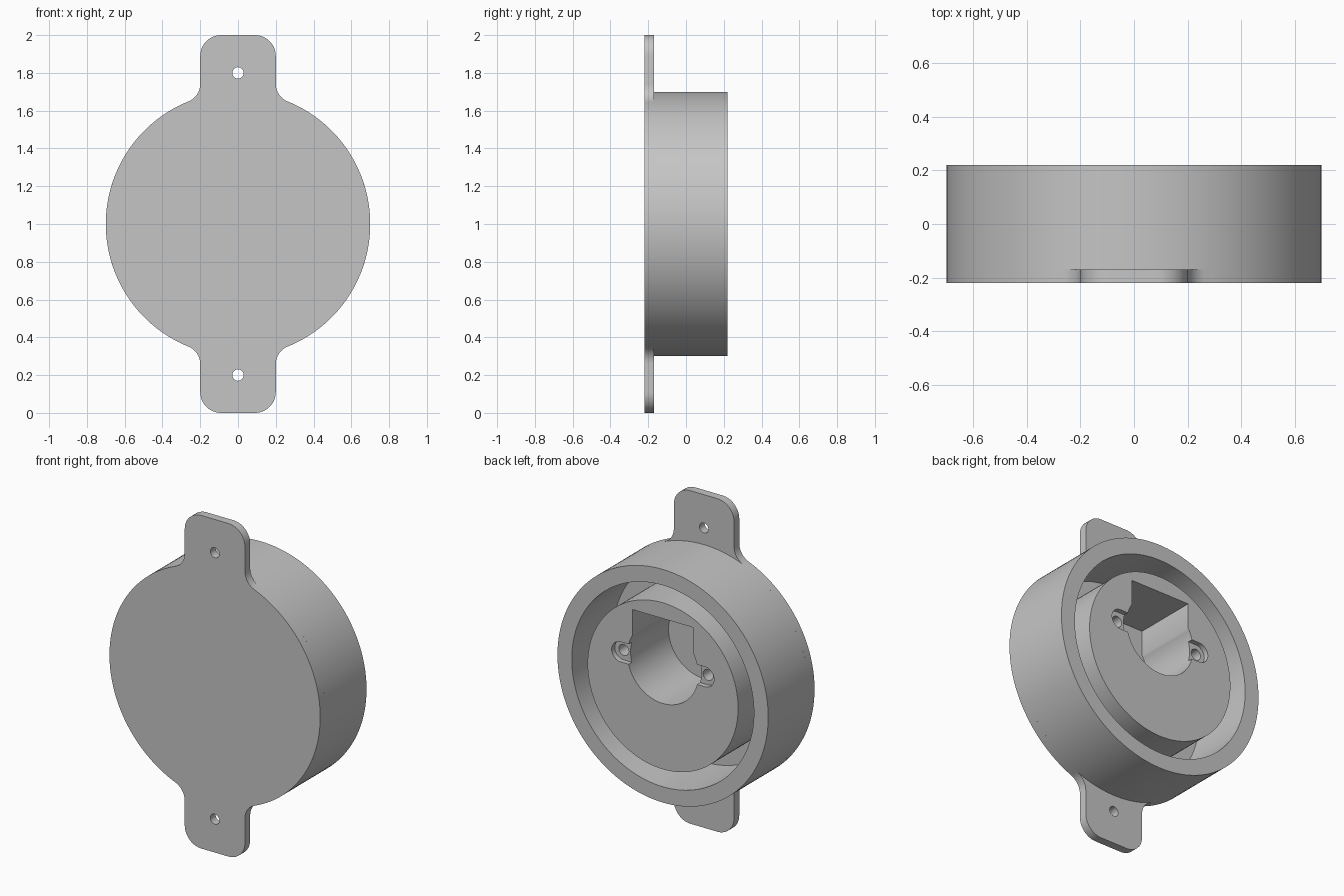
import bpy, bmesh
from math import acos, asin, cos, sin, sqrt, degrees, radians

if "Cube" in bpy.data.objects:
    bpy.data.objects.remove(bpy.data.objects["Cube"], do_unlink=True)

grey = bpy.data.materials.new("plain grey")
grey.use_nodes = True
colour = (0.56, 0.56, 0.56, 1)
grey.diffuse_color = colour
for node in grey.node_tree.nodes:
    if node.type == 'BSDF_PRINCIPLED':
        node.inputs["Base Color"].default_value = colour

FRONT, FLOOR, BACK = -0.22, -0.17, 0.22   # depths along y
CENTRE = 1.0                              # height of the main axis
RADIUS = 0.70


def arc(cx, cz, r, start, end, n):
    """Points on an arc, angles in degrees, both ends included."""
    steps = [radians(start + (end - start) * i / n) for i in range(n + 1)]
    return [(cx + r * cos(a), cz + r * sin(a)) for a in steps]


def circle(cx, cz, r, n):
    return arc(cx, cz, r, 0, 360, n)[:-1]


def prism(name, outline, y0, y1):
    """Extrude an (x, z) outline, measured from the main axis, along y."""
    bm = bmesh.new()
    face = bm.faces.new([bm.verts.new((x, y0, z + CENTRE)) for x, z in outline])
    extruded = bmesh.ops.extrude_face_region(bm, geom=[face])
    moved = [v for v in extruded["geom"] if isinstance(v, bmesh.types.BMVert)]
    bmesh.ops.translate(bm, verts=moved, vec=(0, y1 - y0, 0))
    if len(bm.faces) == len(outline) + 1:
        bm.faces.new([v for v in bm.verts if v not in moved])
    bmesh.ops.recalc_face_normals(bm, faces=bm.faces)
    mesh = bpy.data.meshes.new(name)
    bm.to_mesh(mesh)
    bm.free()
    mesh.materials.append(grey)
    obj = bpy.data.objects.new(name, mesh)
    bpy.context.collection.objects.link(obj)
    return obj


def activate(obj):
    bpy.ops.object.select_all(action='DESELECT')
    obj.select_set(True)
    bpy.context.view_layer.objects.active = obj


def cut(obj, outline, y0, y1):
    """Subtract an extruded outline from the object."""
    cutter = prism("cutter", outline, y0, y1)
    cutter.hide_render = True
    activate(obj)
    mod = obj.modifiers.new("cut", 'BOOLEAN')
    mod.operation = 'DIFFERENCE'
    mod.solver = 'EXACT'
    mod.object = cutter
    bpy.ops.object.modifier_apply(modifier=mod.name)
    bpy.data.objects.remove(cutter, do_unlink=True)


def finish(obj):
    activate(obj)
    bpy.ops.object.shade_smooth_by_angle(angle=radians(30))


# Mounting plate: disc with two rounded tabs, blended by fillets
tab, fillet, corner = 0.20, 0.10, 0.11
fx = tab + fillet
fz = sqrt((RADIUS + fillet) ** 2 - fx ** 2)
meet = degrees(acos(fx / (RADIUS + fillet)))
quarter = arc(0, 0, RADIUS, 0, meet, 28)
quarter += arc(fx, fz, fillet, meet + 180, 180, 10)[1:]
quarter += arc(tab - corner, 1 - corner, corner, 0, 90, 10)
half = quarter + [(-x, z) for x, z in reversed(quarter)][:-1]
plate = prism("mounting_plate", half + [(-x, -z) for x, z in half], FRONT, FLOOR)
for side in (1, -1):
    cut(plate, circle(0, 0.8 * side, 0.03, 32), FRONT - 0.1, FLOOR + 0.1)
finish(plate)

# Outer wall
wall = prism("outer_wall", circle(0, 0, RADIUS, 144), FLOOR, BACK)
cut(wall, circle(0, 0, 0.605, 128), FLOOR - 0.1, BACK + 0.1)
finish(wall)

# Central boss, with a round socket that has a square notch on top
boss = prism("central_boss", circle(0, 0, 0.50, 128), FLOOR, BACK)
socket_z, socket_r, notch = 0.13, 0.235, 0.20
lift = degrees(acos(notch / socket_r))
socket = arc(0, socket_z, socket_r, 180 - lift, 360 + lift, 72)
socket += [(notch, 0.405), (-notch, 0.405)]
cut(boss, socket, FLOOR - 0.1, BACK + 0.1)

# Shallow ears beside the socket, each with a screw hole
ear_x, ear_r = 0.28, 0.06
for side in (1, -1):
    ear = arc(ear_x, socket_z, ear_r, -90, 90, 20)
    ear += [(0.1, socket_z + ear_r), (0.1, socket_z - ear_r)]
    cut(boss, [(x * side, z) for x, z in ear], BACK - 0.03, BACK + 0.1)
    cut(boss, circle(ear_x * side, socket_z, 0.033, 32), BACK - 0.25, BACK + 0.1)
finish(boss)
